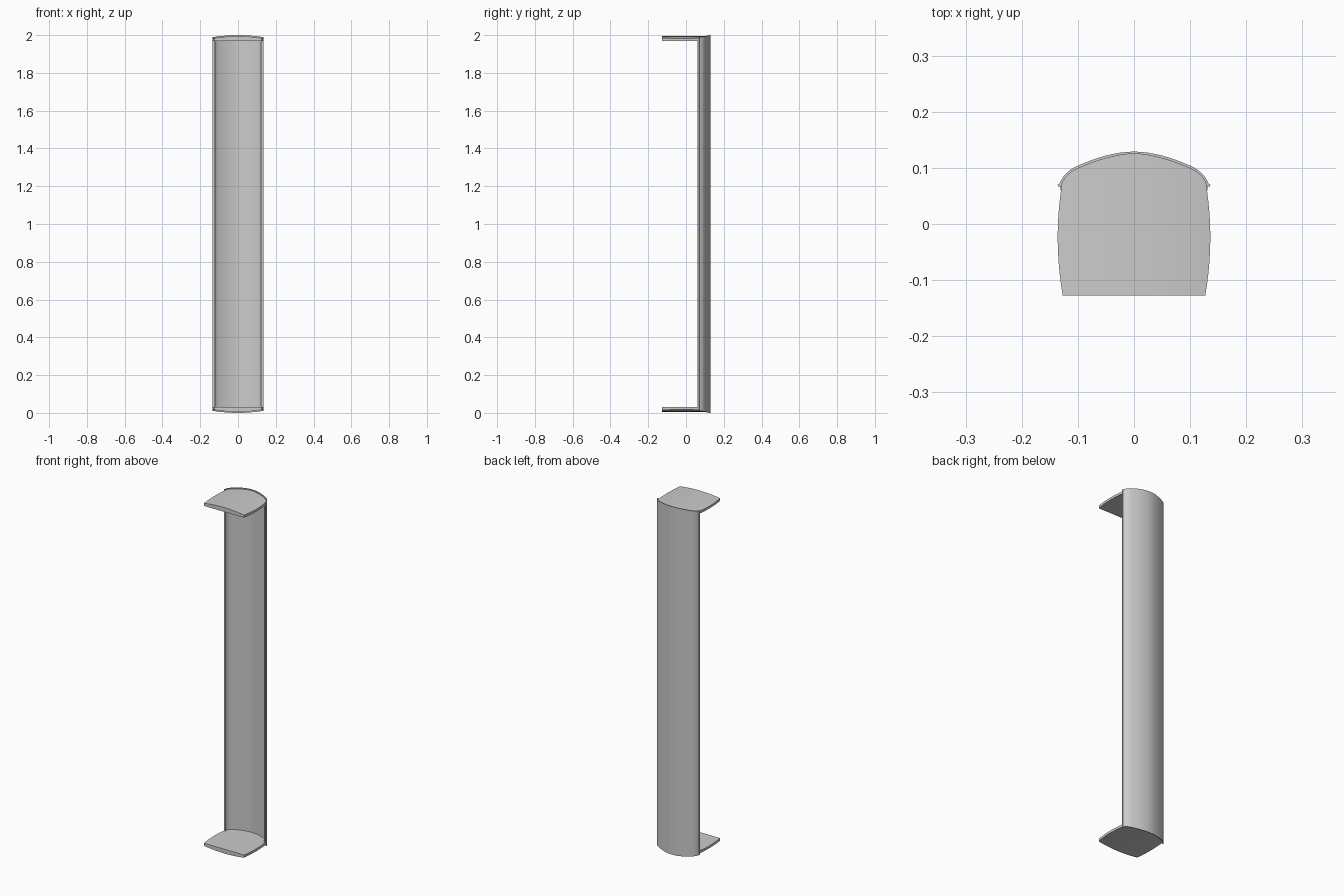
import bpy, bmesh
from mathutils import Vector

cube = bpy.data.objects.get("Cube")
if cube:
    bpy.data.objects.remove(cube, do_unlink=True)

grey = bpy.data.materials.new("plain grey")
grey.use_nodes = True
grey.diffuse_color = (0.6, 0.6, 0.6, 1)
grey.node_tree.nodes["Principled BSDF"].inputs["Base Color"].default_value = (0.6, 0.6, 0.6, 1)

HEIGHT = 2.0
HALF_W = 0.135


def finish(name, bm):
    bmesh.ops.recalc_face_normals(bm, faces=bm.faces)
    mesh = bpy.data.meshes.new(name)
    bm.to_mesh(mesh)
    bm.free()
    mesh.materials.append(grey)
    ob = bpy.data.objects.new(name, mesh)
    bpy.context.collection.objects.link(ob)
    bpy.ops.object.select_all(action="DESELECT")
    ob.select_set(True)
    bpy.context.view_layer.objects.active = ob
    bpy.ops.object.shade_smooth_by_angle(angle=0.6)
    return ob


def arc(half, steps=4):
    """Smooth mirrored curve through points given from the centre to +x."""
    pts = [Vector((-x, y)) for x, y in half[:0:-1]] + [Vector(p) for p in half]
    ext = [2 * pts[0] - pts[1]] + pts + [2 * pts[-1] - pts[-2]]
    out = []
    for a, b, c, d in zip(ext, ext[1:], ext[2:], ext[3:]):
        for i in range(steps):
            t = i / steps
            out.append(0.5 * (2 * b + (c - a) * t + (2 * a - 5 * b + 4 * c - d) * t**2
                              + (3 * b - a - 3 * c + d) * t**3))
    return out + [pts[-1]]


def crown(x):
    """Drop of the domed ends away from the centre line."""
    return 0.011 * (x / HALF_W) ** 2


outer = arc([(0, 0.129), (0.05, 0.122), (0.1, 0.104), (0.12, 0.091), (0.13, 0.078), (0.133, 0.071)])
inner = arc([(0, 0.125), (0.05, 0.117), (0.095, 0.101), (0.115, 0.09), (0.126, 0.077), (0.129, 0.067)])

# Curved back shell with small flared feet
bm = bmesh.new()
feet = [Vector((0.136, 0.07)), Vector((0.135, 0.067))]
outline = ([Vector((-p.x, p.y)) for p in reversed(feet)] + outer + feet)
section = outline + inner[::-1]
rings = []
for top in (False, True):
    rings.append([bm.verts.new((p.x, p.y, HEIGHT - crown(p.x) if top else crown(p.x)))
                  for p in section])
n = len(section)
for i in range(n):
    j = (i + 1) % n
    bm.faces.new((rings[0][i], rings[0][j], rings[1][j], rings[1][i]))
for ring in rings:
    face = bm.faces.new(ring)
    bmesh.ops.triangulate(bm, faces=[face])
finish("back_shell", bm)


# End caps: domed outside, flat inside, bulging sides
def end_cap(name, top):
    bm = bmesh.new()
    rows = 10
    grid = []
    last = len(inner) - 1
    for i, back in enumerate(inner):
        u = 2 * i / last - 1
        u = back.x / inner[-1].x
        column = []
        for r in range(rows + 1):
            v = r / rows
            x = u * (0.127 + 0.002 * v + 0.032 * v * (1 - v))
            y = -0.127 + (back.y + 0.127) * v
            z = 0.006 + crown(x)
            column.append(bm.verts.new((x, y, HEIGHT - z if top else z)))
        grid.append(column)
    for a, b in zip(grid, grid[1:]):
        for r in range(rows):
            bm.faces.new((a[r], b[r], b[r + 1], a[r + 1]))
    new = bmesh.ops.extrude_face_region(bm, geom=bm.faces[:], use_keep_orig=True)["geom"]
    for item in new:
        if isinstance(item, bmesh.types.BMVert):
            item.co.z = HEIGHT - 0.031 if top else 0.031
    finish(name, bm)


end_cap("bottom_cap", False)
end_cap("top_cap", True)

# Slim lips along the front edges of the shell
for name, side in (("left_lip", 1), ("right_lip", -1)):
    bm = bmesh.new()
    bmesh.ops.create_cube(bm, size=1)
    for v in bm.verts:
        v.co.x = side * (0.1265 + v.co.x * 0.009)
        v.co.y = 0.066 + v.co.y * 0.012
        v.co.z = HEIGHT / 2 + v.co.z * (HEIGHT - 0.062)
    finish(name, bm)
